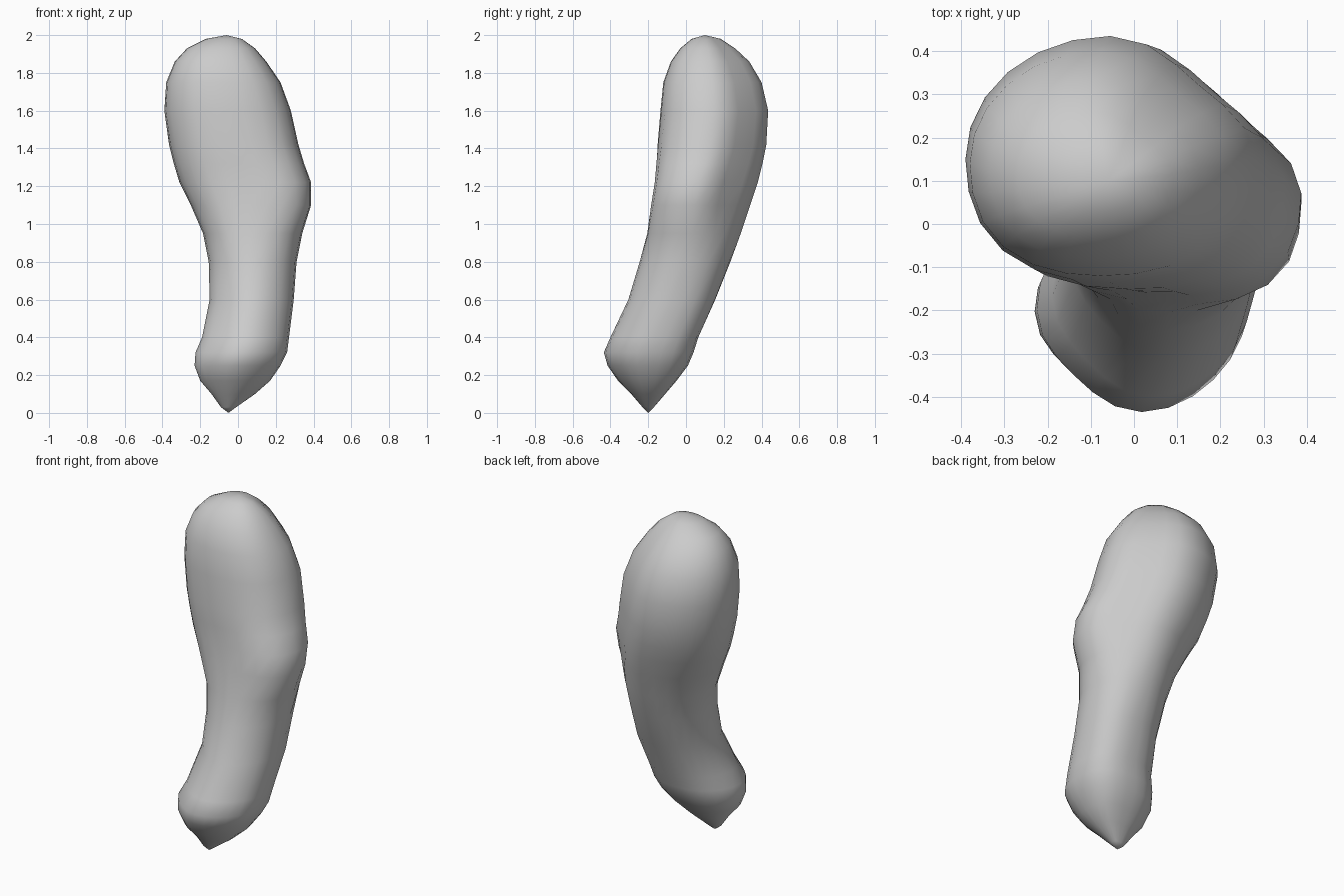
import bpy, bmesh, math

cube = bpy.data.objects.get("Cube")
if cube:
    bpy.data.objects.remove(cube, do_unlink=True)

SIDES = 24

# Cross-sections: height, x min, x max, y min, y max
sections = [
    (0.03, -0.09, -0.01, -0.23, -0.17),
    (0.10, -0.14, 0.09, -0.29, -0.11),
    (0.17, -0.20, 0.17, -0.36, -0.05),
    (0.25, -0.23, 0.225, -0.415, 0.01),
    (0.32, -0.225, 0.26, -0.435, 0.04),
    (0.40, -0.19, 0.27, -0.40, 0.065),
    (0.60, -0.15, 0.295, -0.305, 0.155),
    (0.80, -0.155, 0.31, -0.245, 0.235),
    (0.95, -0.185, 0.34, -0.205, 0.29),
    (1.10, -0.25, 0.387, -0.18, 0.34),
    (1.22, -0.31, 0.387, -0.16, 0.38),
    (1.32, -0.34, 0.35, -0.155, 0.405),
    (1.42, -0.365, 0.32, -0.15, 0.425),
    (1.60, -0.39, 0.28, -0.135, 0.435),
    (1.75, -0.38, 0.225, -0.12, 0.40),
    (1.86, -0.335, 0.15, -0.08, 0.335),
    (1.93, -0.27, 0.09, -0.03, 0.26),
    (1.98, -0.17, 0.02, 0.03, 0.185),
]

# Fullness of the corners: back left, back right, front right, front left
LOW = (0.14, 0.0, -0.09, -0.03)
HIGH = (-0.14, 0.0, 0.05, 0.07)

grey = bpy.data.materials.new("plain grey")
grey.use_nodes = True
grey.diffuse_color = (0.6, 0.6, 0.6, 1)
grey.node_tree.nodes["Principled BSDF"].inputs["Base Color"].default_value = (0.6, 0.6, 0.6, 1)


def clamp(t):
    return max(0, min(1, t))


def ring(bm, z, x0, x1, y0, y1):
    """Oval section with uneven corners; its left tip leans forward at the side bulge."""
    low, high = clamp((0.9 - z) / 0.4), clamp((z - 0.9) / 0.2)
    lean = -0.04 * math.exp(-((z - 1.18) / 0.2) ** 2)
    verts = []
    for i in range(SIDES):
        a = math.tau * i / SIDES
        c, s = math.cos(a), math.sin(a)
        corner = i * 4 // SIDES
        full = 1 + (low * LOW[corner] + high * HIGH[corner]) * math.sin(2 * a) ** 2
        x = (x0 + x1) / 2 + full * c * (x1 - x0) / 2
        y = (y0 + y1) / 2 + full * s * (y1 - y0) / 2 + lean * max(c, 0)
        verts.append(bm.verts.new((x, y, z)))
    return verts


# Leaning body lofted through the sections, closed at both tips
bm = bmesh.new()
rings = [ring(bm, *s) for s in sections]
bottom = bm.verts.new((-0.05, -0.2, 0))
top = bm.verts.new((-0.06, 0.1, 2))
for i in range(SIDES):
    j = (i + 1) % SIDES
    for below, above in zip(rings, rings[1:]):
        bm.faces.new((below[i], below[j], above[j], above[i]))
    bm.faces.new((bottom, rings[0][j], rings[0][i]))
    bm.faces.new((top, rings[-1][i], rings[-1][j]))
bmesh.ops.recalc_face_normals(bm, faces=bm.faces)
for f in bm.faces:
    f.smooth = True

mesh = bpy.data.meshes.new("body")
bm.to_mesh(mesh)
bm.free()
mesh.materials.append(grey)
body = bpy.data.objects.new("body", mesh)
bpy.context.collection.objects.link(body)
